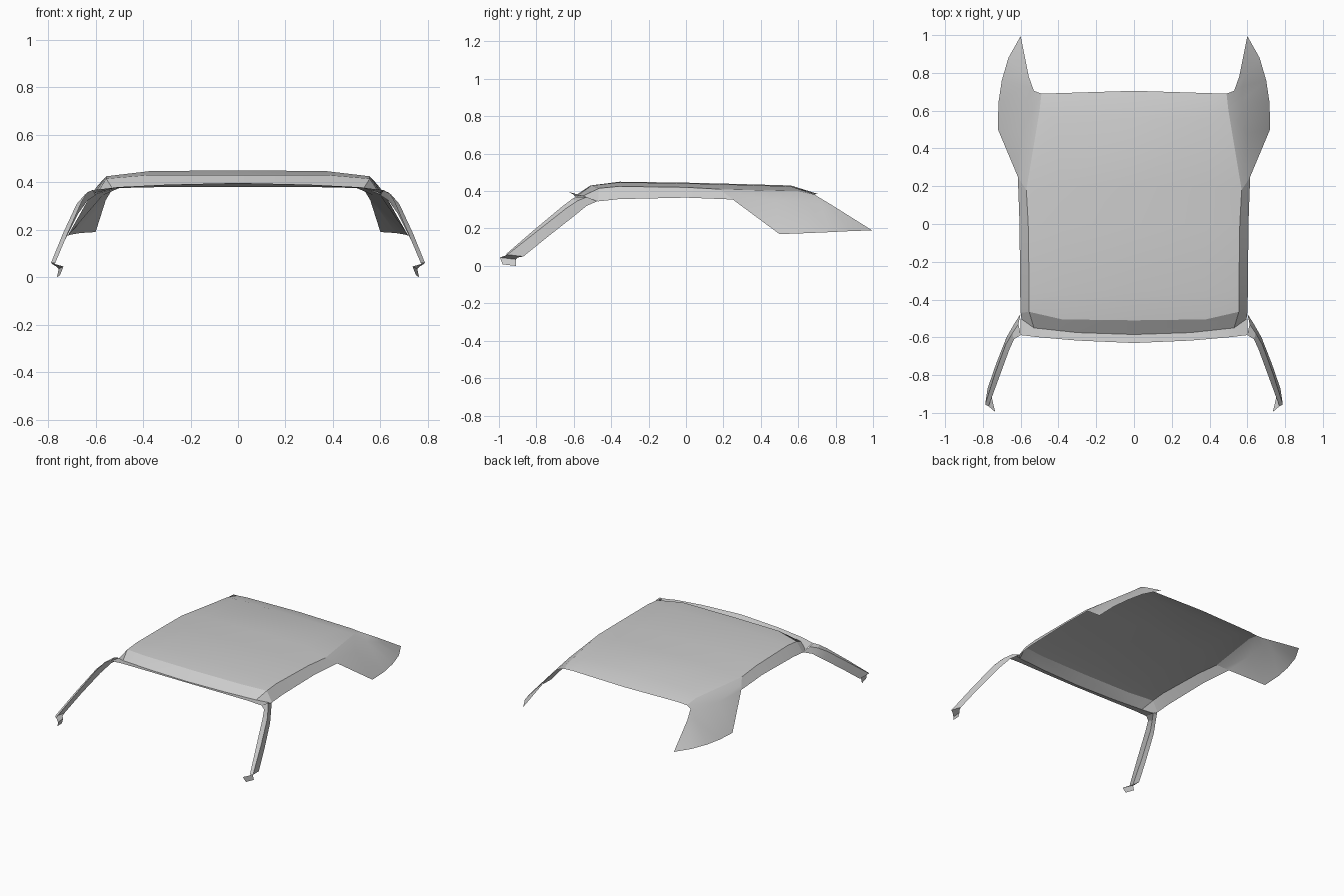
import bpy, bmesh


def loft(name, rows):
    """Skin rows of points on the right side, then mirror to the left."""
    bm = bmesh.new()
    for side in (1, -1):
        grid = [[bm.verts.new((side * x, y, z)) for x, y, z in row] for row in rows]
        for a, b in zip(grid, grid[1:]):
            for i in range(len(a) - 1):
                quad = [a[i], a[i + 1], b[i + 1], b[i]]
                bm.faces.new(quad if side > 0 else quad[::-1])
    bmesh.ops.remove_doubles(bm, verts=bm.verts, dist=0.0005)
    bmesh.ops.dissolve_degenerate(bm, edges=bm.edges, dist=0.0005)
    bm.normal_update()
    if sum(f.normal.z * f.calc_area() for f in bm.faces) < 0:
        bmesh.ops.reverse_faces(bm, faces=bm.faces)
    me = bpy.data.meshes.new(name)
    bm.to_mesh(me)
    bm.free()
    ob = bpy.data.objects.new(name, me)
    bpy.context.collection.objects.link(ob)
    bpy.ops.object.select_all(action='DESELECT')
    ob.select_set(True)
    bpy.context.view_layer.objects.active = ob
    bpy.ops.object.shade_smooth_by_angle(angle=0.3)
    return ob


# Roof skin, front edge to rear edge, centre line to side crease
roof = [
    [(0, -.585, .38), (.30, -.575, .38), (.53, -.55, .375)],
    [(0, -.51, .43), (.38, -.505, .43), (.555, -.465, .415)],
    [(0, -.355, .45), (.37, -.355, .447), (.555, -.36, .425)],
    [(0, 0, .445), (.38, 0, .441), (.56, 0, .42)],
    [(0, .20, .44), (.39, .20, .436), (.57, .18, .41)],
    [(0, .56, .43), (.41, .56, .425), (.50, .60, .40)],
    [(0, .705, .385), (.42, .692, .385), (.49, .69, .38)],
]
loft("roof_panel", roof)

# Side rails below the roof crease
rail_low = [(.595, -.51, .352), (.60, -.47, .345), (.603, -.36, .357),
            (.606, 0, .365), (.615, .25, .355)]
loft("side_rails", [[roof[i][2], rail_low[i]] for i in range(5)])

# Windscreen header lip
loft("windscreen_header", [
    [(0, -.585, .38), (.30, -.575, .38), (.53, -.55, .375), (.60, -.50, .355)],
    [(0, -.63, .397), (.30, -.617, .39), (.50, -.60, .38), (.60, -.588, .368)],
])

# Front pillars: front edge, outer ridge, rear edge at each station
loft("front_pillars", [
    [(.60, -.588, .368), (.612, -.53, .368), (.60, -.475, .345)],
    [(.635, -.61, .357), (.645, -.58, .348), (.635, -.53, .322)],
    [(.66, -.665, .315), (.68, -.64, .308), (.675, -.60, .265)],
    [(.715, -.815, .19), (.735, -.79, .19), (.73, -.74, .155)],
    [(.77, -.965, .06), (.788, -.955, .06), (.775, -.87, .05)],
])

# Pillar feet
loft("pillar_feet", [
    [(.788, -.955, .06), (.775, -.87, .05)],
    [(.77, -.965, .055), (.765, -.90, .045)],
    [(.735, -.995, .045), (.755, -.91, .035)],
    [(.75, -.98, .008), (.763, -.91, 0)],
])

# Rear quarter pillars: roof edge, shoulder, bottom edge
loft("rear_pillars", [
    [(.57, .18, .41), (.597, .22, .378), (.615, .25, .355)],
    [(.50, .60, .40), (.595, .48, .35), (.72, .50, .17)],
    [(.49, .69, .38), (.57, .65, .345), (.718, .64, .175)],
    [(.53, .705, .37), (.578, .73, .318), (.70, .76, .18)],
    [(.557, .78, .325), (.59, .80, .285), (.665, .88, .186)],
    [(.60, .995, .19), (.60, .995, .19), (.60, .995, .19)],
])
